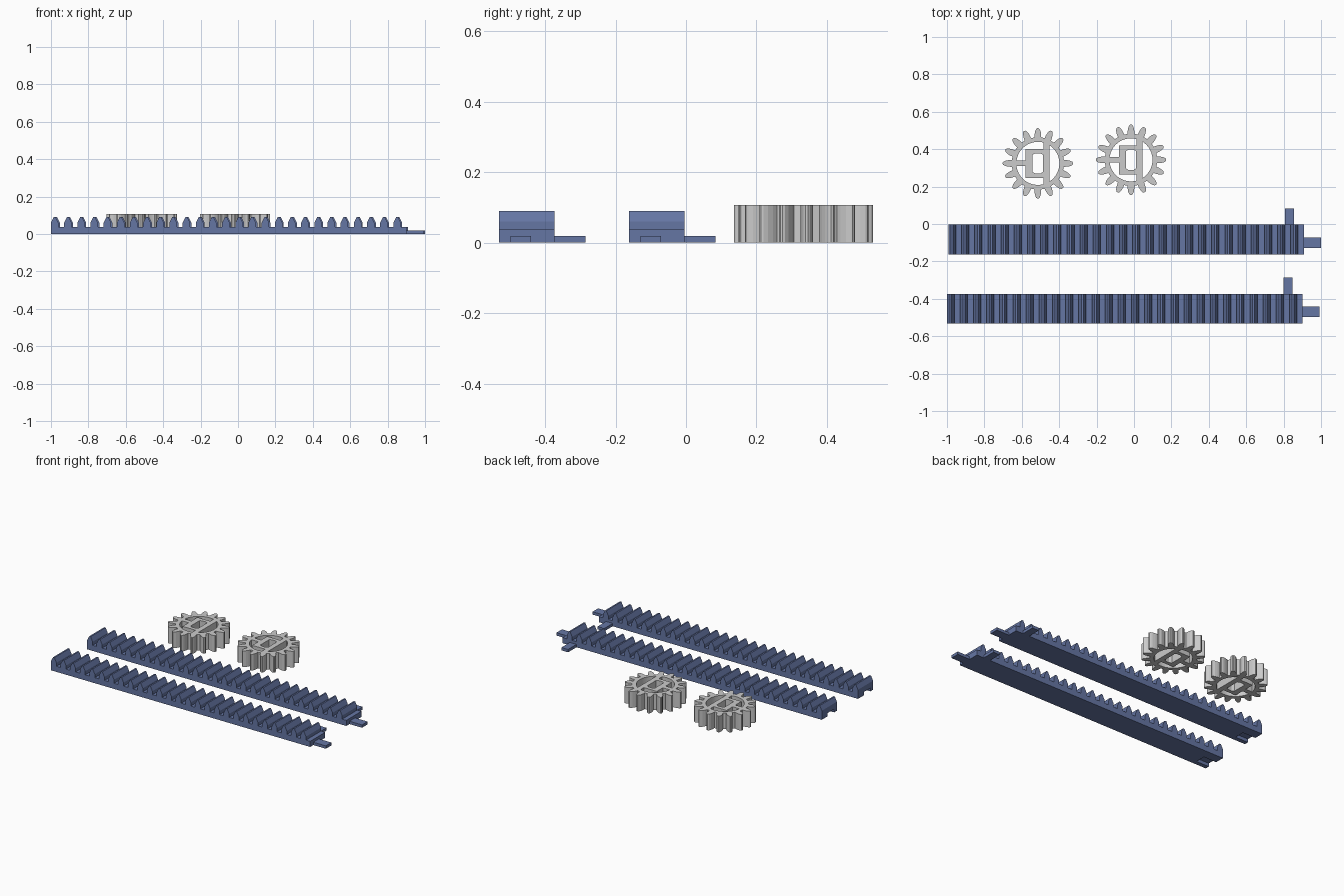
import bpy, bmesh
from math import sin, cos, pi, sqrt, acos, asin

if "Cube" in bpy.data.objects:
    bpy.data.objects.remove(bpy.data.objects["Cube"])

blue = bpy.data.materials.new("blue_plastic")
blue.diffuse_color = (0.13, 0.18, 0.37, 1)
blue.use_nodes = True
blue.node_tree.nodes["Principled BSDF"].inputs["Base Color"].default_value = blue.diffuse_color


def box(bm, x0, x1, y0, y1, z0, z1):
    verts = bmesh.ops.create_cube(bm, size=1)["verts"]
    for v in verts:
        v.co = ((x0, x1)[v.co.x > 0], (y0, y1)[v.co.y > 0], (z0, z1)[v.co.z > 0])


def to_object(name, bm):
    bmesh.ops.recalc_face_normals(bm, faces=bm.faces)
    mesh = bpy.data.meshes.new(name)
    bm.to_mesh(mesh)
    bm.free()
    ob = bpy.data.objects.new(name, mesh)
    bpy.context.collection.objects.link(ob)
    return ob


def rack(name, x0, y0):
    length, width, pitch, teeth = 1.901, 0.158, 0.0704, 27
    # toothed side profile, extruded across the width
    tooth = [(-0.02, 0.037), (-0.02, 0.06), (-0.005, 0.09),
             (0.005, 0.09), (0.02, 0.06), (0.02, 0.037)]
    prof = [(0, 0)]
    for i in range(teeth):
        prof += [(0.02 + i * pitch + dx, z) for dx, z in tooth]
    prof += [(length, 0.037), (length, 0)]
    bm = bmesh.new()
    face = bm.faces.new([bm.verts.new((x0 + x, y0, z)) for x, z in prof])
    ext = bmesh.ops.extrude_face_region(bm, geom=[face])["geom"]
    bmesh.ops.translate(bm, vec=(0, width, 0),
                        verts=[v for v in ext if isinstance(v, bmesh.types.BMVert)])
    body = to_object(name, bm)
    body.data.materials.append(blue)

    # socket under the left end that takes the next rack's tab
    yc = y0 + 0.062
    bm = bmesh.new()
    box(bm, x0 - 0.02, x0 + 0.095, yc - 0.034, yc + 0.034, -0.02, 0.022)
    cutter = to_object(name + "_socket_cutter", bm)
    cutter.hide_render = True
    cutter.hide_set(True)
    mod = body.modifiers.new("socket", "BOOLEAN")
    mod.operation = "DIFFERENCE"
    mod.solver = "EXACT"
    mod.object = cutter
    bpy.context.view_layer.objects.active = body
    bpy.ops.object.modifier_apply(modifier=mod.name)
    bpy.data.objects.remove(cutter)

    # end tab and side tab
    xe = x0 + length
    for part, dims in (("_end_tab", (xe, xe + 0.092, yc - 0.029, yc + 0.029)),
                       ("_side_tab", (xe - 0.102, xe - 0.053, y0 + width, y0 + width + 0.088))):
        bm = bmesh.new()
        box(bm, *dims, 0, 0.019)
        to_object(name + part, bm).data.materials.append(blue)


def arc(r, a0, a1, n=20):
    return [(r * cos(a0 + (a1 - a0) * i / n), r * sin(a0 + (a1 - a0) * i / n))
            for i in range(n + 1)]


def gear(name, x, y):
    teeth, height, rin = 16, 0.107, 0.115
    # outer tooth outline as radius and half angle
    flank = [(0.140, 0.13), (0.155, 0.115), (0.172, 0.085), (0.184, 0.05), (0.188, 0.02)]
    outer = []
    for i in range(teeth):
        c = 2 * pi * i / teeth
        outer += [(r * cos(c - a), r * sin(c - a)) for r, a in flank]
        outer += [(r * cos(c + a), r * sin(c + a)) for r, a in reversed(flank)]
    # openings: upper left, lower left, right segment, shaft hole
    upper = arc(rin, acos(0.03 / rin), pi - asin(0.015 / rin))
    upper += [(-0.065, 0.015), (-0.065, 0.078), (0.03, 0.078)]
    lower = [(px, -py) for px, py in upper]
    a = acos(0.062 / rin)
    right = arc(rin, -a, a)
    shaft = [(-0.028, -0.046), (-0.013, -0.054), (0.013, -0.054), (0.028, -0.046),
             (0.028, 0.046), (0.013, 0.054), (-0.013, 0.054), (-0.028, 0.046)]
    cu = bpy.data.curves.new(name, "CURVE")
    cu.dimensions = "2D"
    cu.fill_mode = "BOTH"
    cu.extrude = height / 2
    for pts in (outer, upper, lower, right, shaft):
        sp = cu.splines.new("POLY")
        sp.points.add(len(pts) - 1)
        for p, (px, py) in zip(sp.points, pts):
            p.co = (px, py, 0, 1)
        sp.use_cyclic_u = True
    ob = bpy.data.objects.new(name, cu)
    ob.location = (x, y, height / 2)
    bpy.context.collection.objects.link(ob)
    bpy.ops.object.select_all(action="DESELECT")
    ob.select_set(True)
    bpy.context.view_layer.objects.active = ob
    bpy.ops.object.convert(target="MESH")
    bpy.ops.object.shade_flat()


rack("back_rack", -0.993, -0.162)
rack("front_rack", -1.0, -0.531)
gear("left_gear", -0.514, 0.324)
gear("right_gear", -0.016, 0.343)
